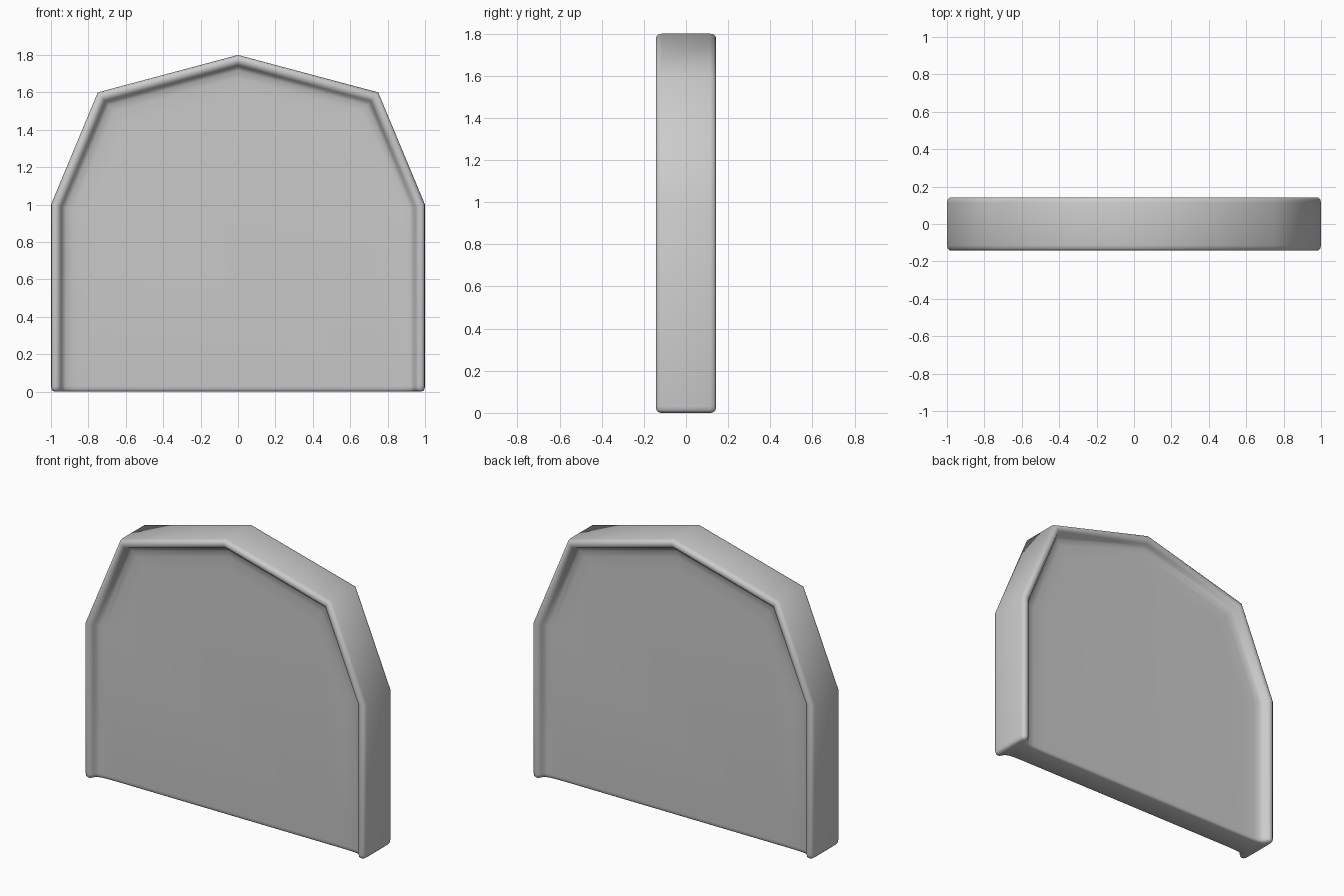
import bpy
from mathutils import Vector

if "Cube" in bpy.data.objects:
    bpy.data.objects.remove(bpy.data.objects["Cube"])

# Outline of the slab, left foot to right foot (x, z)
outline = [Vector(p) for p in [(-1, 0), (-1, 1), (-0.75, 1.6), (0, 1.8),
                               (0.75, 1.6), (1, 1), (1, 0)]]

# Rim cross-section: inset from the outline, half depth in y
half = [(0.2, 0.09), (0.12, 0.092), (0.08, 0.097), (0.062, 0.108), (0.054, 0.124),
        (0.042, 0.138), (0.028, 0.143), (0.014, 0.141), (0.004, 0.132), (0, 0.115)]
profile = [(d, -y) for d, y in half] + [(0, 0)] + [(d, y) for d, y in reversed(half)]

# Rounded foot: height, amount shrunk
foot = [(0, 0.025), (0.005, 0.010), (0.013, 0.003), (0.03, 0)]


def inward(i):
    """Mitred inward direction at an outline corner."""
    normals = []
    for a, b in ((i - 1, i), (i, i + 1)):
        if a >= 0 and b < len(outline):
            e = (outline[b] - outline[a]).normalized()
            normals.append(Vector((e.y, -e.x)))
    m = sum(normals, Vector((0, 0))).normalized()
    return m / m.dot(normals[0])


def foot_section(side, z, s):
    """Horizontal section near the ground, slightly shrunk."""
    pts = []
    for d, y in profile:
        if d < 0.07:
            d += (0.03 - d) * s / 0.035
        pts.append((side * (1 - d), y * (1 - s / 0.143), z))
    return pts


# Sections along the whole rim
sections = [foot_section(-1, z, s) for z, s in foot]
for i in range(1, len(outline) - 1):
    m = inward(i)
    sections.append([(outline[i].x + m.x * d, y, outline[i].y + m.y * d) for d, y in profile])
sections += [foot_section(1, z, s) for z, s in reversed(foot)]

n, count = len(profile), len(sections)
verts = [p for sec in sections for p in sec]
faces = [(i * n + j, i * n + j + 1, (i + 1) * n + j + 1, (i + 1) * n + j)
         for i in range(count - 1) for j in range(n - 1)]

# Front and back panels with their rounded bottom lips
k = len(foot) - 1
for j in (0, n - 1):
    for i in range(k):
        a, b = count - 1 - i, count - 2 - i
        quad = (i * n + j, (i + 1) * n + j, b * n + j, a * n + j)
        faces.append(quad if j == 0 else quad[::-1])
    ring = [i * n + j for i in range(k, count - k)]
    faces.append(ring if j == 0 else ring[::-1])

# Underside, in strips: two rim feet and the middle
last = (count - 1) * n
faces.append(list(range(n)))
faces.append(list(range(last, last + n))[::-1])
faces.append([0, last, last + n - 1, n - 1])

mesh = bpy.data.meshes.new("rimmed_slab")
mesh.from_pydata(verts, [], faces)
slab = bpy.data.objects.new("rimmed_slab", mesh)
bpy.context.collection.objects.link(slab)
bpy.context.view_layer.objects.active = slab
slab.select_set(True)

# Consistent outward normals, then smooth shading
bpy.ops.object.mode_set(mode='EDIT')
bpy.ops.mesh.select_all(action='SELECT')
bpy.ops.mesh.normals_make_consistent(inside=False)
bpy.ops.object.mode_set(mode='OBJECT')
bpy.ops.object.shade_smooth_by_angle(angle=1.1)
